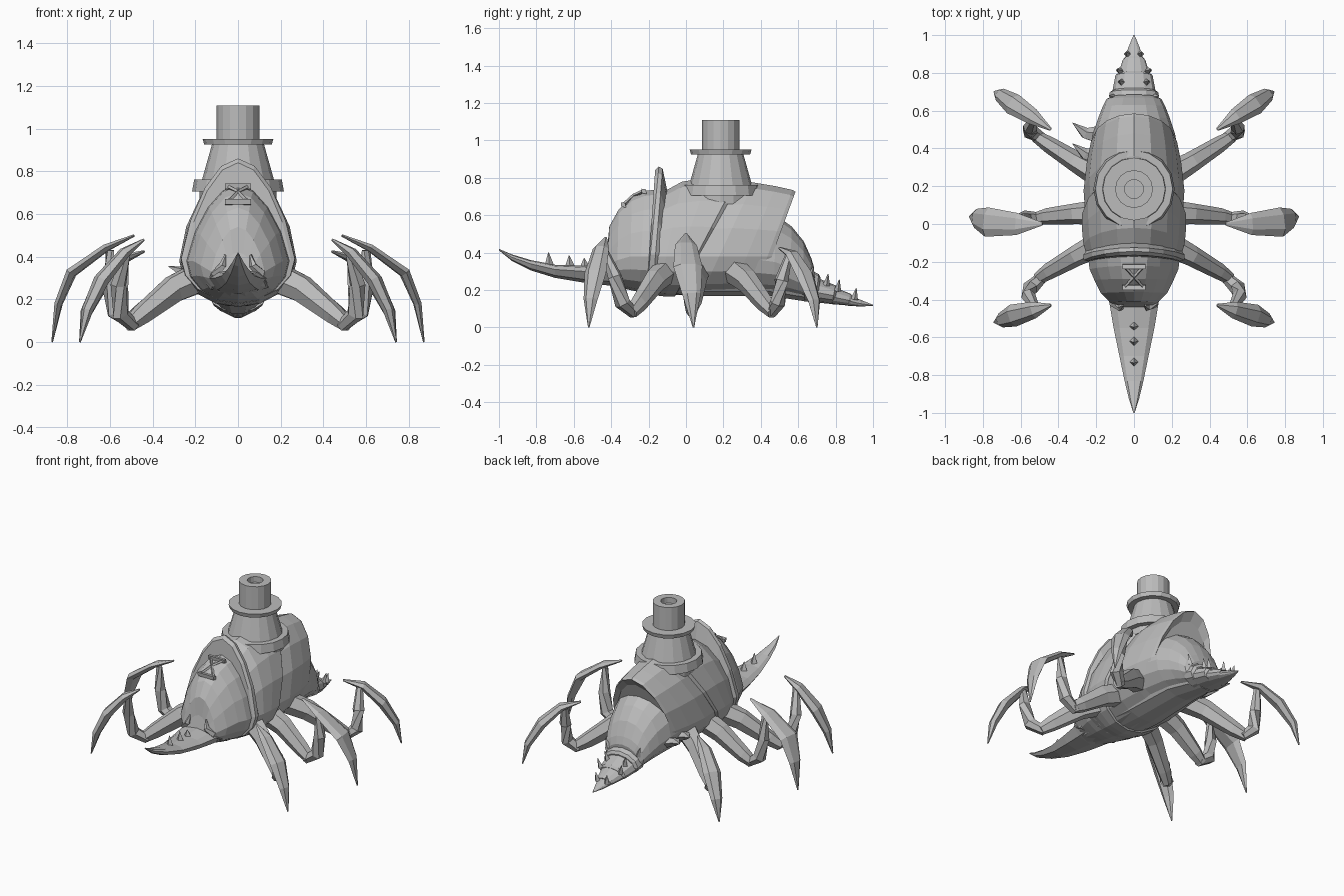
import bpy, bmesh, math
from mathutils import Vector

grey = bpy.data.materials.new("stone grey")
grey.diffuse_color = (0.5, 0.5, 0.5, 1)


def finish(name, bm):
    bmesh.ops.recalc_face_normals(bm, faces=bm.faces[:])
    me = bpy.data.meshes.new(name)
    bm.to_mesh(me)
    bm.free()
    me.materials.append(grey)
    ob = bpy.data.objects.new(name, me)
    bpy.context.collection.objects.link(ob)
    return ob


def loft(name, rings):
    """Skin a list of closed rings and cap both ends."""
    bm = bmesh.new()
    vs = [[bm.verts.new(p) for p in r] for r in rings]
    n = len(vs[0])
    for a, b in zip(vs, vs[1:]):
        for i in range(n):
            j = (i + 1) % n
            bm.faces.new((a[i], a[j], b[j], b[i]))
    bm.faces.new(vs[0])
    bm.faces.new(vs[-1])
    return finish(name, bm)


def section(yt, yb, zt, zb, zm, w, n=16, peak=0.0):
    """Body cross-section, tilted from yt at its top to yb at its bottom; peak pinches the top."""
    ring = []
    for i in range(n):
        a = 2 * math.pi * i / n
        s = math.sin(a)
        z = zm + s * ((zt - zm) if s > 0 else (zm - zb))
        x = w * math.cos(a) * (1 - peak * max(s, 0))
        ring.append((x, yb + (yt - yb) * (z - zb) / (zt - zb), z))
    return ring


def body(name, stations, n=16, peak=0.0):
    return loft(name, [section(*s, n=n, peak=peak) for s in stations])


def tube(name, pts, wide, thick, n=6, side=None):
    """Tapered limb along pts; wide is measured along the side vector."""
    pts = [Vector(p) for p in pts]
    rings = []
    for i, p in enumerate(pts):
        t = (pts[min(i + 1, len(pts) - 1)] - pts[max(i - 1, 0)]).normalized()
        s = Vector(side) if side else t.cross(Vector((0, 0, 1)))
        s = (s - t * s.dot(t)).normalized()
        u = t.cross(s)
        rings.append([p + s * wide[i] * math.cos(2 * math.pi * k / n)
                      + u * thick[i] * math.sin(2 * math.pi * k / n) for k in range(n)])
    return loft(name, rings)


def spike(name, base, tip, r, n=4):
    mid = Vector(base).lerp(Vector(tip), 0.5)
    return tube(name, [base, mid, tip], [r, r * .55, .002], [r, r * .55, .002], n, (0, 1, 0.2))


# Head, narrowing toward the brow and the mouth
body("head", [(-.42, -.46, .42, .24, .32, .085), (-.41, -.42, .54, .235, .33, .125),
              (-.36, -.37, .63, .22, .36, .175), (-.29, -.30, .70, .20, .38, .21),
              (-.22, -.25, .73, .19, .38, .235), (-.13, -.18, .74, .18, .38, .245)], peak=.25)

# Raised collar behind the head: outer shell with a pointed crest
body("collar", [(-.165, -.21, .84, .20, .39, .248), (-.145, -.21, .86, .19, .39, .266),
                (-.125, -.18, .85, .18, .39, .268), (-.10, -.16, .73, .18, .39, .25)], peak=.25)

# Overlapping body shells
body("middle_shell", [(-.13, -.19, .72, .18, .38, .25), (-.02, -.15, .78, .17, .38, .268),
                      (.12, -.11, .80, .165, .38, .275), (.27, -.06, .79, .165, .38, .275),
                      (.285, -.05, .765, .18, .38, .262)], peak=.12)
body("rear_shell", [(.22, -.1, .76, .175, .38, .255), (.36, .08, .775, .17, .38, .267),
                    (.48, .24, .755, .175, .38, .25), (.57, .36, .735, .18, .38, .228),
                    (.585, .39, .725, .19, .38, .218), (.54, .37, .67, .20, .38, .20)], peak=.1)
body("abdomen", [(.38, .30, .66, .18, .37, .24), (.48, .47, .60, .175, .35, .218),
                 (.565, .555, .54, .165, .32, .19), (.63, .62, .46, .155, .28, .165),
                 (.67, .655, .37, .145, .25, .145), (.685, .665, .32, .15, .23, .12)])

# Segmented tail, each segment stepping in under the last
for i, st in enumerate([
        [(.64, .63, .32, .14, .22, .135), (.71, .69, .285, .135, .2, .128), (.72, .70, .265, .14, .2, .11)],
        [(.69, .68, .27, .135, .19, .118), (.80, .78, .225, .125, .17, .098), (.81, .79, .21, .13, .17, .08)],
        [(.78, .77, .22, .125, .165, .09), (.88, .86, .18, .118, .145, .06), (.89, .87, .17, .12, .145, .05)],
        [(.86, .85, .175, .117, .145, .056), (.94, .93, .145, .112, .127, .03), (1, 1, .121, .115, .118, .003)]]):
    body(f"tail_segment_{i + 1}", st, 12)

# Keel bulge under the belly joining the jaw horn
body("belly_keel", [(-.44, -.44, .30, .235, .27, .09), (-.2, -.2, .3, .185, .25, .15),
                    (.1, .1, .3, .165, .23, .15), (.45, .45, .3, .165, .23, .13),
                    (.68, .68, .25, .13, .19, .09)], 10)

# Upswept jaw horn and its teeth
body("jaw_horn", [(-.30, -.30, .34, .22, .29, .15), (-.42, -.42, .34, .225, .30, .13),
                  (-.55, -.55, .33, .24, .30, .108), (-.70, -.70, .335, .265, .31, .077),
                  (-.83, -.83, .36, .305, .34, .05), (-.93, -.93, .39, .355, .375, .026),
                  (-1, -1, .42, .412, .416, .003)], 8)
for y, h in ((-.54, .37), (-.62, .385), (-.73, .40)):
    spike("horn_tooth", (0, y, .315), (0, y - .005, h), .03)

# Side lips framing the mouth
for s in (-1, 1):
    tube("mouth_lip", [(s * .12, -.33, .27), (s * .10, -.42, .32), (s * .07, -.44, .36), (s * .06, -.43, .41)],
         [.03, .03, .022, .005], [.03, .025, .018, .005], 5)

# Brow ornament: two bars joined by crossed strips
for y, z in ((-.225, .728), (-.335, .655)):
    tube("brow_bar", [(-.06, y, z), (.06, y, z)], [.015] * 2, [.02] * 2, 4, (0, 1, 1))
for s in (-1, 1):
    tube("brow_cross", [(s * .05, -.225, .73), (0, -.28, .705), (-s * .05, -.335, .655)],
         [.008] * 3, [.01] * 3, 4, (1, 0, 0))

# Tail thorns on both sides, and two hooked thorns on the left flank only
for s in (-1, 1):
    for x, y, z in ((.11, .67, .28), (.065, .75, .235), (.075, .81, .205), (.035, .90, .16)):
        spike("tail_thorn", (s * x, y, z - .01), (s * x * 1.2, y + .01, z + .05), .02)
for y in (.39, .50):
    tube("flank_thorn", [(-.19, y - .03, .31), (-.26, y - .02, .33), (-.325, y + .035, .355)],
         [.05, .032, .002], [.035, .025, .002], 5)

# Chimney turret: profile spun around its own axis
profile = [(0, .66), (.18, .66), (.18, .705), (.215, .705), (.205, .762), (.168, .762), (.122, .925),
           (.158, .925), (.166, .952), (.10, .952), (.10, 1.108), (.05, 1.108), (.05, 1.07), (0, 1.07)]
bm = bmesh.new()
vs = [bm.verts.new((r, 0, z)) for r, z in profile]
es = [bm.edges.new(p) for p in zip(vs, vs[1:])]
bmesh.ops.spin(bm, geom=vs + es, cent=(0, 0, 0), axis=(0, 0, 1), angle=2 * math.pi, steps=16)
bmesh.ops.remove_doubles(bm, verts=bm.verts[:], dist=.0005)
turret = finish("turret", bm)
turret.location = (0, .185, 0)

# Legs: thigh slopes down, shin rises, blade arcs over to the ground
legs = {
    "front": ([(.17, -.10, .31), (.30, -.165, .25), (.45, -.25, .13), (.51, -.29, .08)],
              [(.485, -.28, .075), (.55, -.34, .13), (.56, -.38, .27), (.52, -.44, .42)],
              [(.44, -.43, .48), (.53, -.455, .42), (.64, -.485, .29), (.705, -.51, .15), (.74, -.52, 0)],
              .06, .034),
    "middle": ([(.17, .06, .30), (.30, .055, .245), (.46, .04, .13), (.52, .03, .09)],
               [(.49, .03, .08), (.575, .03, .14), (.60, .02, .27), (.60, .01, .43)],
               [(.485, .0, .50), (.62, .0, .44), (.78, .01, .325), (.84, .03, .18), (.87, .04, 0)],
               .078, .026),
    "back": ([(.17, .25, .31), (.30, .325, .25), (.45, .42, .13), (.52, .465, .08)],
             [(.49, .455, .075), (.55, .49, .13), (.55, .51, .25), (.53, .55, .39)],
             [(.44, .50, .425), (.54, .57, .39), (.64, .635, .28), (.71, .685, .14), (.74, .70, 0)],
             .058, .032)}
for s, label in ((1, "right"), (-1, "left")):
    for pos, (thigh, shin, blade, w, t) in legs.items():
        m = [[(s * x, y, z) for x, y, z in pts] for pts in (thigh, shin, blade)]
        tube(f"{label}_{pos}_thigh", m[0], [.07, .056, .044, .032], [.075, .068, .05, .035])
        tube(f"{label}_{pos}_shin", m[1], [.03, .042, .038, .02], [.028, .042, .038, .018])
        d = Vector(m[2][-1]) - Vector(m[2][0])
        tube(f"{label}_{pos}_blade", m[2], [.008, w * .75, w, w * .65, .004],
             [.006, t * .75, t, t * .75, .004], 6, (-d.y, d.x, 0))
